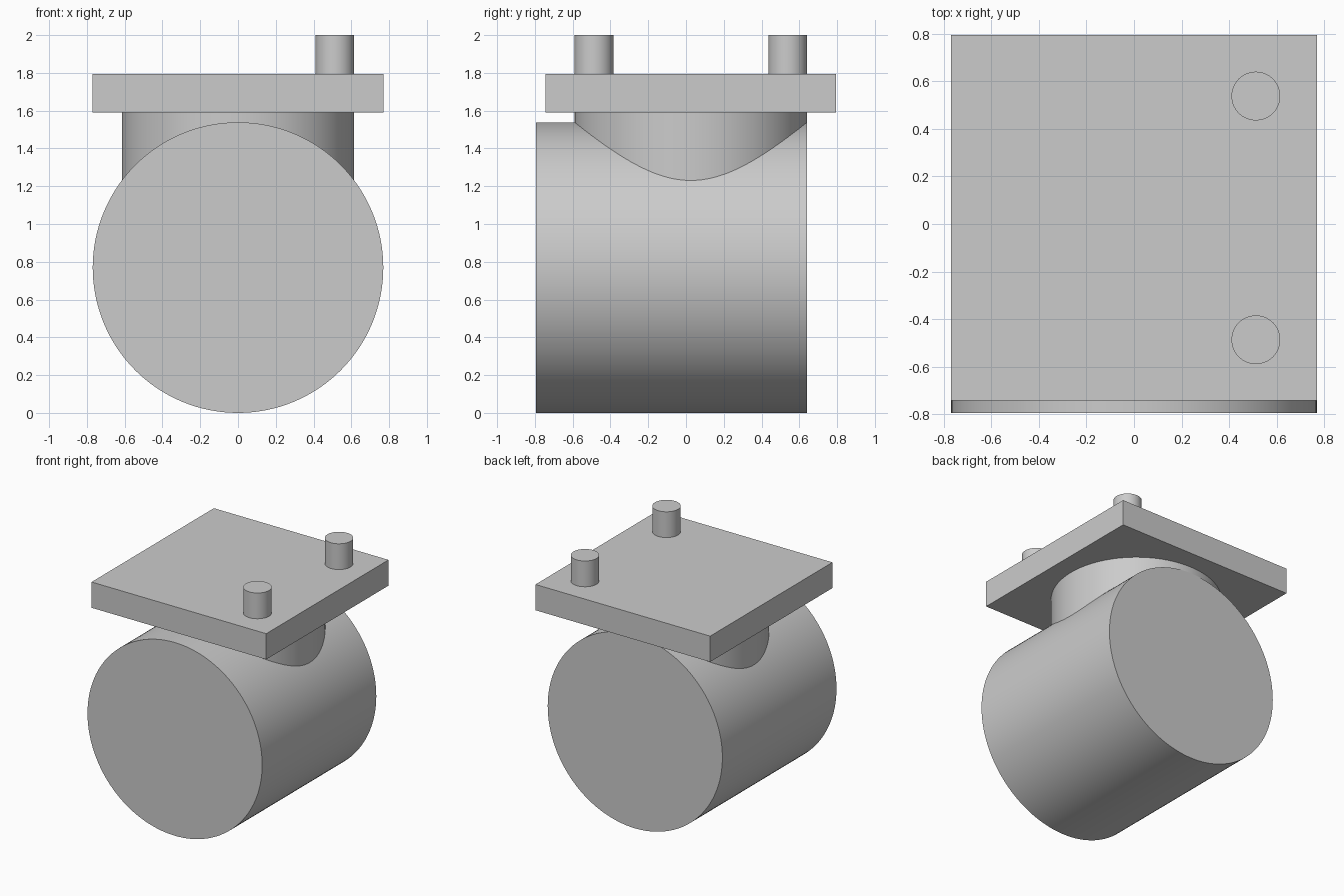
import bpy
import math

cube = bpy.data.objects.get("Cube")
if cube:
    bpy.data.objects.remove(cube, do_unlink=True)

U = 2 / 19.5        # one design unit, the overall height being 19.5
MID_Y = 0.25 * U    # centre line of the neck, plate and pins

grey = bpy.data.materials.new("plain grey")
grey.use_nodes = True
GREY = (0.6, 0.6, 0.6, 1)
grey.diffuse_color = GREY
grey.node_tree.nodes["Principled BSDF"].inputs["Base Color"].default_value = GREY


def finish(name):
    ob = bpy.context.object
    ob.name = ob.data.name = name
    ob.data.materials.append(grey)
    return ob


def cylinder(name, radius, length, centre, sides, lying=False):
    rotation = (math.pi / 2, 0, 0) if lying else (0, 0, 0)
    bpy.ops.mesh.primitive_cylinder_add(vertices=sides, radius=radius * U, depth=length * U,
                                        location=centre, rotation=rotation)
    bpy.ops.object.shade_smooth_by_angle(angle=math.radians(30))
    return finish(name)


# Horizontal drum, its axis running front to back
cylinder("drum_body", 7.5, 14, (0, -0.75 * U, 7.5 * U), 128, lying=True)

# Upright neck rising out of the drum to the plate
cylinder("neck", 6, 4.5, (0, MID_Y, 13.25 * U), 128)

# Square mounting plate
bpy.ops.mesh.primitive_cube_add(size=1, location=(0, MID_Y, 16.5 * U))
plate = finish("mounting_plate")
plate.scale = (15 * U, 15 * U, 2 * U)
bpy.ops.object.transform_apply(location=False, rotation=False, scale=True)

# Two locating pins along the left side of the plate
for name, side in (("front_pin", -1), ("back_pin", 1)):
    cylinder(name, 1, 2, (5 * U, MID_Y + side * 5 * U, 18.5 * U), 64)
